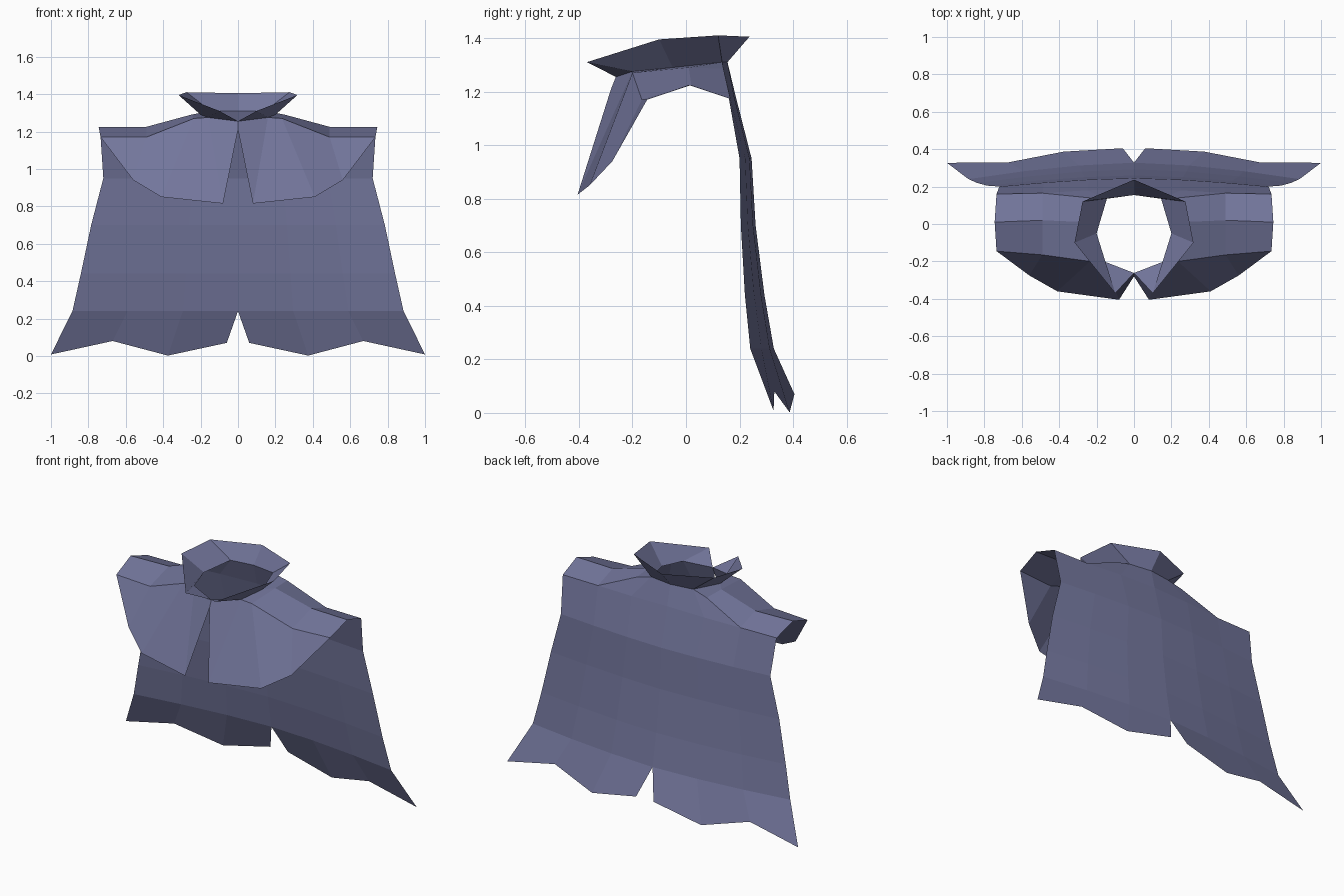
import bpy, bmesh

if "Cube" in bpy.data.objects:
    bpy.data.objects.remove(bpy.data.objects["Cube"])

cloth = bpy.data.materials.new("slate_cloth")
cloth.diffuse_color = (0.17, 0.18, 0.33, 1)
cloth.use_nodes = True
cloth.node_tree.nodes["Principled BSDF"].inputs["Base Color"].default_value = cloth.diffuse_color


def sheet(name, faces):
    """Right half of a cloth sheet from corner points, mirrored across x."""
    bm = bmesh.new()
    for f in faces:
        bm.faces.new([bm.verts.new(p) for p in f])
    bmesh.ops.remove_doubles(bm, verts=bm.verts, dist=0.0005)
    bmesh.ops.recalc_face_normals(bm, faces=bm.faces)
    me = bpy.data.meshes.new(name)
    bm.to_mesh(me)
    bm.free()
    me.materials.append(cloth)
    ob = bpy.data.objects.new(name, me)
    bpy.context.collection.objects.link(ob)
    mod = ob.modifiers.new("mirror", 'MIRROR')
    mod.use_clip = True
    return ob


def bridge(a, b):
    """Quads between two rows of equal length."""
    return [(a[i], a[i + 1], b[i + 1], b[i]) for i in range(len(a) - 1)]


# Neck opening, from back to front
neck = [(0, .155, 1.31), (.145, .135, 1.31), (.2, -.05, 1.29),
        (.16, -.2, 1.275), (0, -.262, 1.255)]

# Flared collar with two front points
rim = [(0, .237, 1.405), (.275, .12, 1.41), (.318, -.1, 1.395), (.1, -.37, 1.31)]
sheet("collar", bridge(neck[:4], rim) + [(neck[3], neck[4], rim[3])])

# Shoulder strips: back, ridge and front points, moving outwards
base = [(.24, .14, 1.285), (.25, .01, 1.29), (.235, -.2, 1.27)]
mid = [(.49, .165, 1.175), (.49, .02, 1.225), (.49, -.165, 1.17)]
end = [(.735, .16, 1.175), (.745, .01, 1.225), (.735, -.145, 1.17)]
sheet("shoulders", bridge(neck[1:4], base) + bridge(base, mid) + bridge(mid, end))

# Front panels, split down the middle
slit = (0, -.28, 1.21)
p1, p2, p3 = (.08, -.405, .815), (.41, -.36, .85), (.56, -.275, .94)
sheet("front_panel", [
    (neck[4], neck[3], p1, slit),
    (neck[3], base[2], p2, p1),
    (base[2], mid[2], p3, p2),
    (mid[2], end[2], p3),
])

# Back cape: rows of (half width, height, y at centre, y at edge)
rows = [[(0, .185, 1.185), (.25, .18, 1.18), mid[0], end[0]]]
for w, z, yc, ye in [(.72, .95, .245, .2), (.785, .7, .26, .205),
                     (.84, .44, .293, .22), (.885, .24, .328, .24)]:
    rows.append([(w * t, yc + (ye - yc) * t ** 1.6, z) for t in (0, 1 / 3, 2 / 3, 1)])
rows.append([(.06, .405, .07), (.375, .387, .002), (.67, .33, .08), (1, .327, .008)])
faces = [(neck[0], neck[1], rows[0][1], rows[0][0]),
         (neck[1], base[0], mid[0], rows[0][1])]
for a, b in zip(rows, rows[1:]):
    faces += bridge(a, b)
sheet("back_cape", faces)
